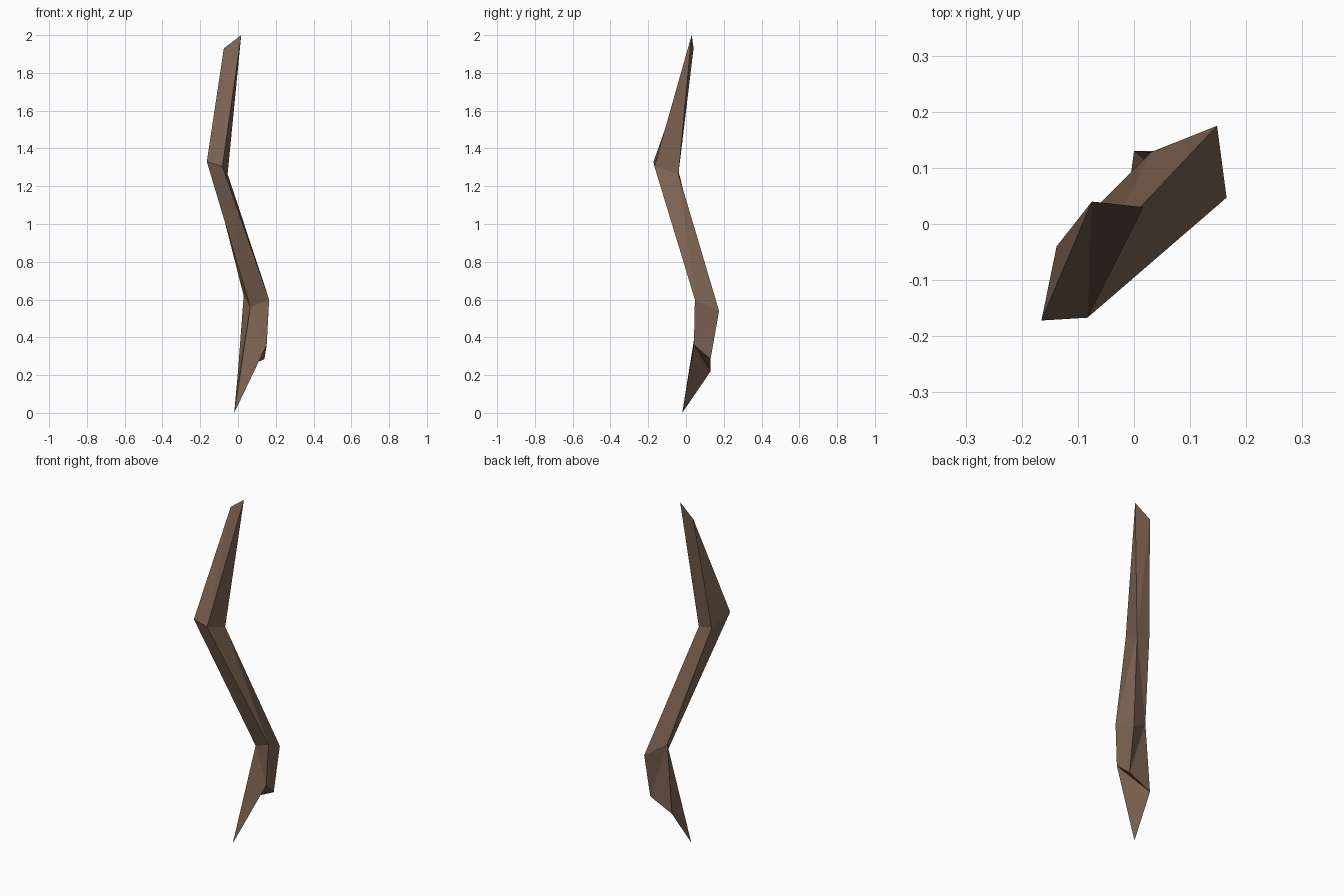
import bpy, bmesh

if "Cube" in bpy.data.objects:
    bpy.data.objects.remove(bpy.data.objects["Cube"])

# Bark colour
bark = bpy.data.materials.new("brown bark")
bark.diffuse_color = (0.205, 0.125, 0.084, 1)
bark.use_nodes = True
bark.node_tree.nodes["Principled BSDF"].inputs["Base Color"].default_value = bark.diffuse_color

# Four-sided rings, bottom to top: front-left, front-right, back-right, back-left
rings = [
    [(-0.02, -0.02, 0.0), (0.152, 0.042, 0.36), (0.14, 0.13, 0.285), (0.0, 0.13, 0.22)],
    [(0.065, 0.07, 0.56), (0.165, 0.047, 0.60), (0.148, 0.175, 0.54), (0.03, 0.128, 0.62)],
    [(-0.165, -0.172, 1.33), (-0.083, -0.167, 1.305), (-0.055, -0.04, 1.265), (-0.138, -0.04, 1.28)],
    [(-0.075, 0.04, 1.93), (0.017, 0.03, 2.0), (0.017, 0.03, 2.0), (-0.075, 0.04, 1.93)],
]

# Bent stick: skin the rings, cap the slanted bottom, pinch the top to an edge
bm = bmesh.new()
loops = [[bm.verts.new(p) for p in ring] for ring in rings]
bm.faces.new(loops[0][::-1])
for low, high in zip(loops, loops[1:]):
    for i in range(4):
        j = (i + 1) % 4
        bm.faces.new((low[i], low[j], high[j], high[i]))
bmesh.ops.remove_doubles(bm, verts=bm.verts, dist=0.0005)
bmesh.ops.triangulate(bm, faces=bm.faces)
bmesh.ops.recalc_face_normals(bm, faces=bm.faces)

mesh = bpy.data.meshes.new("bent_stick")
bm.to_mesh(mesh)
bm.free()
mesh.materials.append(bark)
bpy.context.collection.objects.link(bpy.data.objects.new("bent_stick", mesh))
